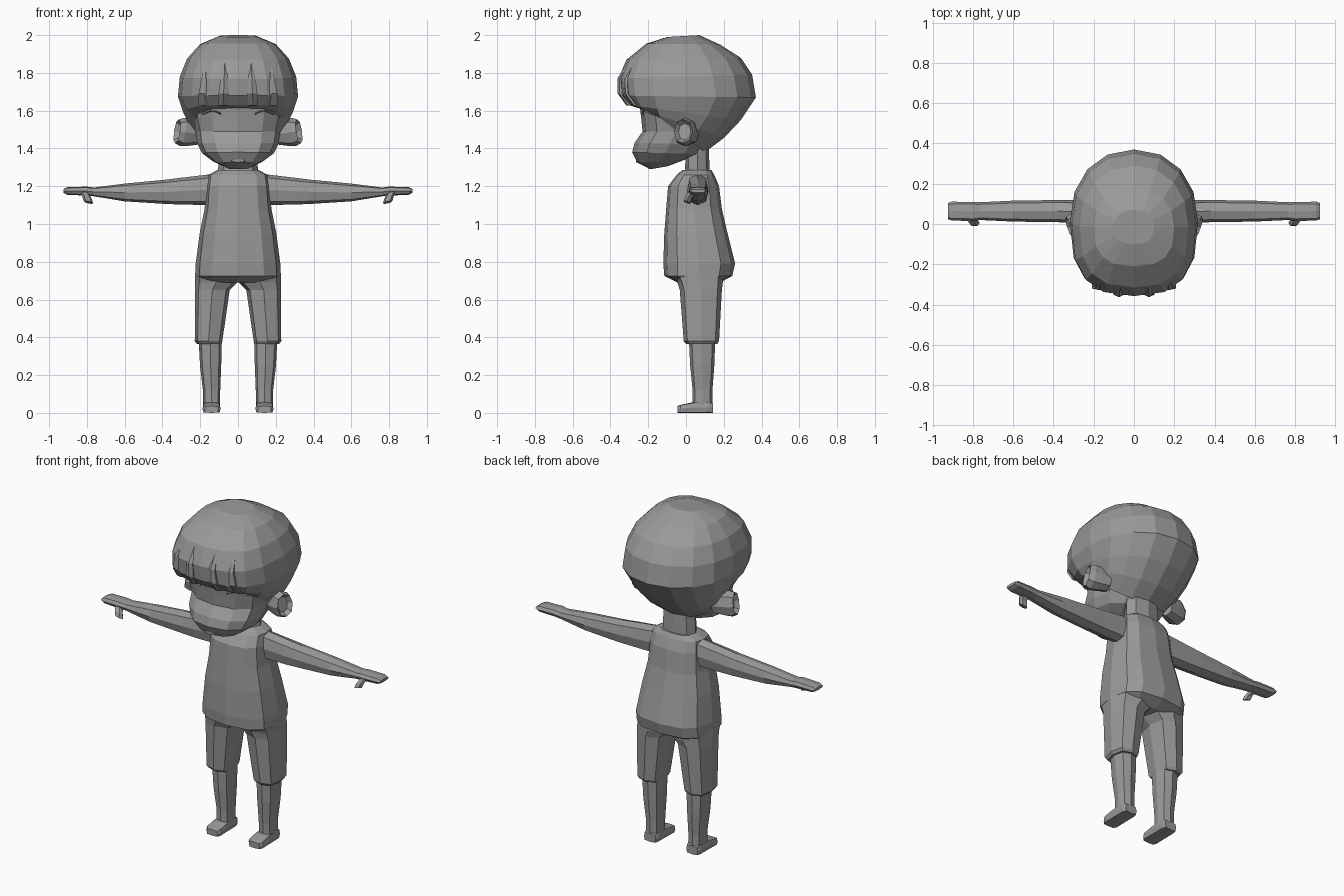
import bpy, bmesh
from math import cos, sin, pi
from mathutils import Vector as V

# One dark grey for the whole figure
grey = bpy.data.materials.new("dark_grey")
grey.diffuse_color = (.32, .32, .32, 1)


def power(t, p):
    return (abs(t) ** p) * (1 if t >= 0 else -1) if abs(t) > 1e-6 else 0.0


def ring(o, a, b, n, p=1.0, q=None):
    """Rounded section around o; p shapes the +a half, q the -a half."""
    o, a, b, pts = V(o), V(a), V(b), []
    for i in range(n):
        c, s = cos(2 * pi * i / n), sin(2 * pi * i / n)
        e = p if c >= -1e-6 or q is None else q
        pts.append(o + a * power(c, e) + b * power(s, e))
    return pts


def loft(name, rings, mirror=False):
    """Skin over equal-sized sections, with closed ends."""
    bm = bmesh.new()
    rows = [[bm.verts.new(p) for p in r] for r in rings]
    n = len(rows[0])
    for r, s in zip(rows, rows[1:]):
        for i in range(n):
            j = (i + 1) % n
            bm.faces.new((r[i], r[j], s[j], s[i]))
    bm.faces.new(rows[0])
    bm.faces.new(rows[-1])
    bmesh.ops.recalc_face_normals(bm, faces=bm.faces)
    me = bpy.data.meshes.new(name)
    bm.to_mesh(me)
    bm.free()
    me.materials.append(grey)
    ob = bpy.data.objects.new(name, me)
    bpy.context.collection.objects.link(ob)
    if mirror:
        ob.modifiers.new("mirror", 'MIRROR')
    return ob


def slab(z, front, back, w, n, p, q=None, x=0.0):
    """Horizontal section from its front and back y and half width."""
    return ring((x, (front + back) / 2, z), (0, (front - back) / 2, 0), (w, 0, 0), n, p, q)


def slant(fy, fz, by, bz, w, n, p, q=None):
    """Tilted section from front (y, z) to back (y, z) with half width."""
    f, b = V((0, fy, fz)), V((0, by, bz))
    return ring((f + b) / 2, (f - b) / 2, (w, 0, 0), n, p, q)


# Hair: tilted sections from crown to underside
hair = [(-.10, 1.99, .07, 2.0, .10), (-.21, 1.955, .18, 1.95, .20),
        (-.315, 1.87, .29, 1.88, .27), (-.358, 1.77, .35, 1.79, .308),
        (-.35, 1.68, .37, 1.67, .318), (-.305, 1.63, .29, 1.55, .29),
        (-.255, 1.615, .20, 1.455, .262), (-.22, 1.62, .10, 1.38, .225)]
loft("hair", [slant(*h, 16, .74, .92) for h in hair])

# Fringe locks running down the front of the hair
locks = [(-.30, 1.85, .01), (-.347, 1.77, .022), (-.345, 1.69, .030), (-.30, 1.628, .026)]
for name, x, depth in (("inner_fringe_lock", .078, .022), ("outer_fringe_lock", .185, .012)):
    loft(name, [ring((x * (.9 + .04 * i), y + .9 * x * x, z), (0, -depth, 0), (r, 0, 0), 6, .9)
                for i, (y, z, r) in enumerate(locks)], True)

# Head with a protruding muzzle and a rising jaw line
head = [(-.19, 1.29, -.10, 1.305, .06), (-.258, 1.325, -.02, 1.335, .13),
        (-.285, 1.38, .07, 1.37, .19), (-.272, 1.43, .10, 1.42, .215),
        (-.23, 1.49, .12, 1.49, .224), (-.237, 1.56, .12, 1.56, .24),
        (-.25, 1.66, .10, 1.66, .25)]
loft("head", [slant(*h, 12, .82) for h in head])

# Mouth
loft("mouth", [ring((0, y, 1.335), (0, 0, h), (w, 0, 0), 6)
               for y, h, w in ((-.23, .012, .045), (-.266, .009, .04))])

# Closed eyelids: thin arcs
lid = [(.09, -.224, 1.583), (.115, -.222, 1.596), (.15, -.210, 1.598), (.19, -.176, 1.58)]
loft("eyelid", [ring(p, (0, -.012, 0), (0, 0, .006), 4) for p in lid], True)

# Ears: flared discs with a hollow
d, up = V((.93, -.3, .12)).normalized(), V((-.16, 0, 1)).normalized()
side = d.cross(up)
loft("ear", [ring(V((.2, .025, 1.475)) + d * t, up * h, side * w, 8, .9)
             for t, h, w in ((0, .055, .045), (.06, .07, .055), (.10, .076, .06),
                             (.13, .064, .052), (.105, .045, .034))], True)

# Neck
loft("neck", [slab(z, f, b, w, 8, .85) for z, f, b, w in (
    (1.22, -.03, .14, .12), (1.29, -.005, .125, .105), (1.42, .0, .12, .10))])

# Shirt
loft("shirt", [slab(z, f, b, w, 12, .72) for z, f, b, w in (
    (.69, -.045, .18, .19), (.725, -.115, .245, .226), (.79, -.12, .26, .224),
    (.95, -.115, .22, .203), (1.08, -.105, .19, .177), (1.20, -.095, .175, .168),
    (1.26, -.05, .15, .158), (1.285, -.02, .135, .11))])

# Shorts leg
loft("shorts_leg", [slab(z, f, b, w, 8, .68, x=x) for z, f, b, w, x in (
    (.75, -.07, .20, .113, .113), (.69, -.045, .195, .112, .116), (.65, -.033, .19, .092, .136),
    (.38, -.012, .175, .073, .156), (.365, .0, .165, .065, .153))], True)

# Lower leg
loft("lower_leg", [slab(z, f, b, w, 8, .75, x=x) for z, f, b, w, x in (
    (.40, .015, .155, .062, .147), (.25, .022, .15, .056, .145),
    (.12, .035, .14, .046, .14), (.03, .035, .14, .044, .14))], True)

# Foot: sections from heel to toe
loft("foot", [ring((.14, y, h / 2), (0, 0, h / 2), (w, 0, 0), 8, .35)
              for y, h, w in ((.143, .05, .038), (.12, .06, .046), (.03, .055, .047),
                              (-.03, .042, .048), (-.046, .036, .036))], True)

# Arm and mitten hand: sections along x
loft("arm", [ring((x, y, (lo + hi) / 2), (0, 0, (hi - lo) / 2), (0, w, 0), 8, .75)
             for x, lo, hi, y, w in (
    (.13, 1.10, 1.265, .062, .056), (.30, 1.103, 1.245, .062, .056), (.38, 1.106, 1.235, .064, .055),
    (.60, 1.12, 1.214, .064, .052), (.765, 1.147, 1.193, .064, .044), (.80, 1.15, 1.198, .062, .047),
    (.905, 1.155, 1.195, .064, .047), (.925, 1.166, 1.184, .064, .04))], True)

# Thumb
loft("thumb", [ring(p, (.025, 0, .006), (0, .018, -.006), 6, .8)
               for p in ((.815, .04, 1.17), (.80, .014, 1.14), (.792, .006, 1.115))], True)
